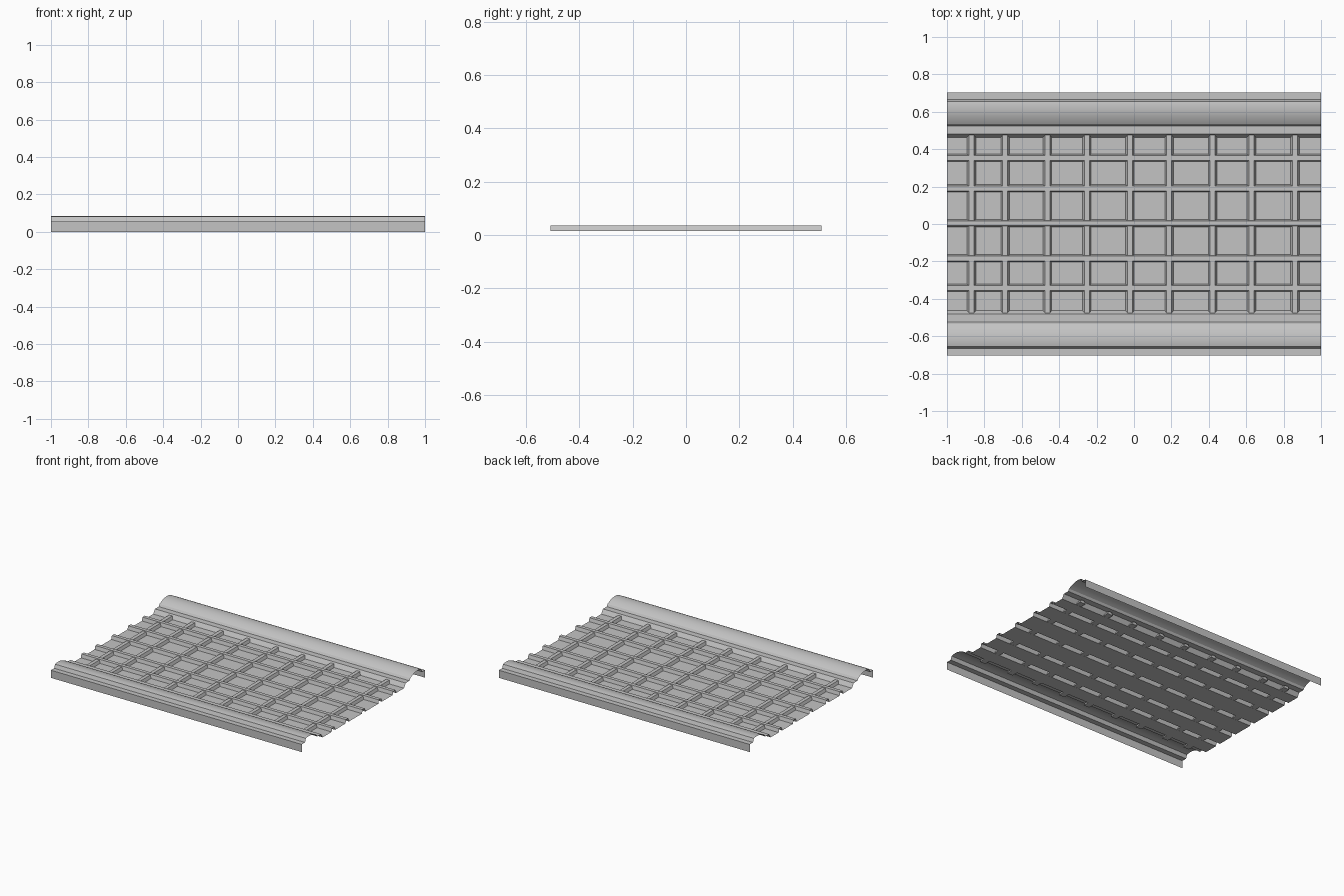
import bpy, bmesh, math

cube = bpy.data.objects.get("Cube")
if cube:
    bpy.data.objects.remove(cube, do_unlink=True)

steel = bpy.data.materials.new("plain grey steel")
steel.use_nodes = True
GREY = (0.55, 0.55, 0.55, 1)
steel.diffuse_color = GREY
steel.node_tree.nodes["Principled BSDF"].inputs["Base Color"].default_value = GREY

FLOOR, RIB_TOP, BAR_TOP = 0.015, 0.04, 0.035
RIBS = (-0.342, -0.184, 0.004, 0.19, 0.353)
BARS = (-0.869, -0.689, -0.463, -0.252, -0.022, 0.188, 0.42, 0.628, 0.861)


def make_object(name, bm):
    mesh = bpy.data.meshes.new(name)
    bm.to_mesh(mesh)
    bm.free()
    mesh.materials.append(steel)
    obj = bpy.data.objects.new(name, mesh)
    bpy.context.collection.objects.link(obj)
    return obj


def edge_profile(n=12):
    """Outer lip, rounded rail, ledge and drop to the floor, from outside in."""
    pts = [(0.702, 0), (0.702, 0.055), (0.665, 0.055)]
    for i in range(n + 1):
        d = 0.655 - 0.12 * i / n
        pts.append((d, 0.085 - 3.46 * (d - 0.62) ** 2))
    return pts + [(0.525, 0.045), (0.482, 0.045), (0.463, FLOOR)]


# Folded sheet: two rails joined by a floor with raised lengthwise ribs
side = edge_profile()
profile = [(-d, z) for d, z in side]
for y in RIBS:
    profile += [(y - 0.02, FLOOR), (y - 0.013, RIB_TOP),
                (y + 0.013, RIB_TOP), (y + 0.02, FLOOR)]
profile += reversed(side)

bm = bmesh.new()
rows = [[bm.verts.new((x, y, z)) for y, z in profile] for x in (-1, 1)]
for i in range(len(profile) - 1):
    bm.faces.new((rows[0][i], rows[1][i], rows[1][i + 1], rows[0][i + 1]))
sheet = make_object("folded_sheet", bm)
bpy.ops.object.select_all(action='DESELECT')
sheet.select_set(True)
bpy.context.view_layer.objects.active = sheet
bpy.ops.object.shade_smooth_by_angle(angle=math.radians(20))

# Cross bars: tapered strips reaching under the ledges
bm = bmesh.new()
section = [(-0.023, FLOOR + 0.0005), (0.023, FLOOR + 0.0005),
           (0.013, BAR_TOP), (-0.013, BAR_TOP)]
for x in BARS:
    front, back = [[bm.verts.new((x + dx, y, z)) for dx, z in section]
                   for y in (-0.508, 0.508)]
    bm.faces.new(front)
    bm.faces.new(back[::-1])
    for i in range(4):
        j = (i + 1) % 4
        bm.faces.new((front[i], back[i], back[j], front[j]))
bmesh.ops.recalc_face_normals(bm, faces=bm.faces)
make_object("cross_bars", bm)
